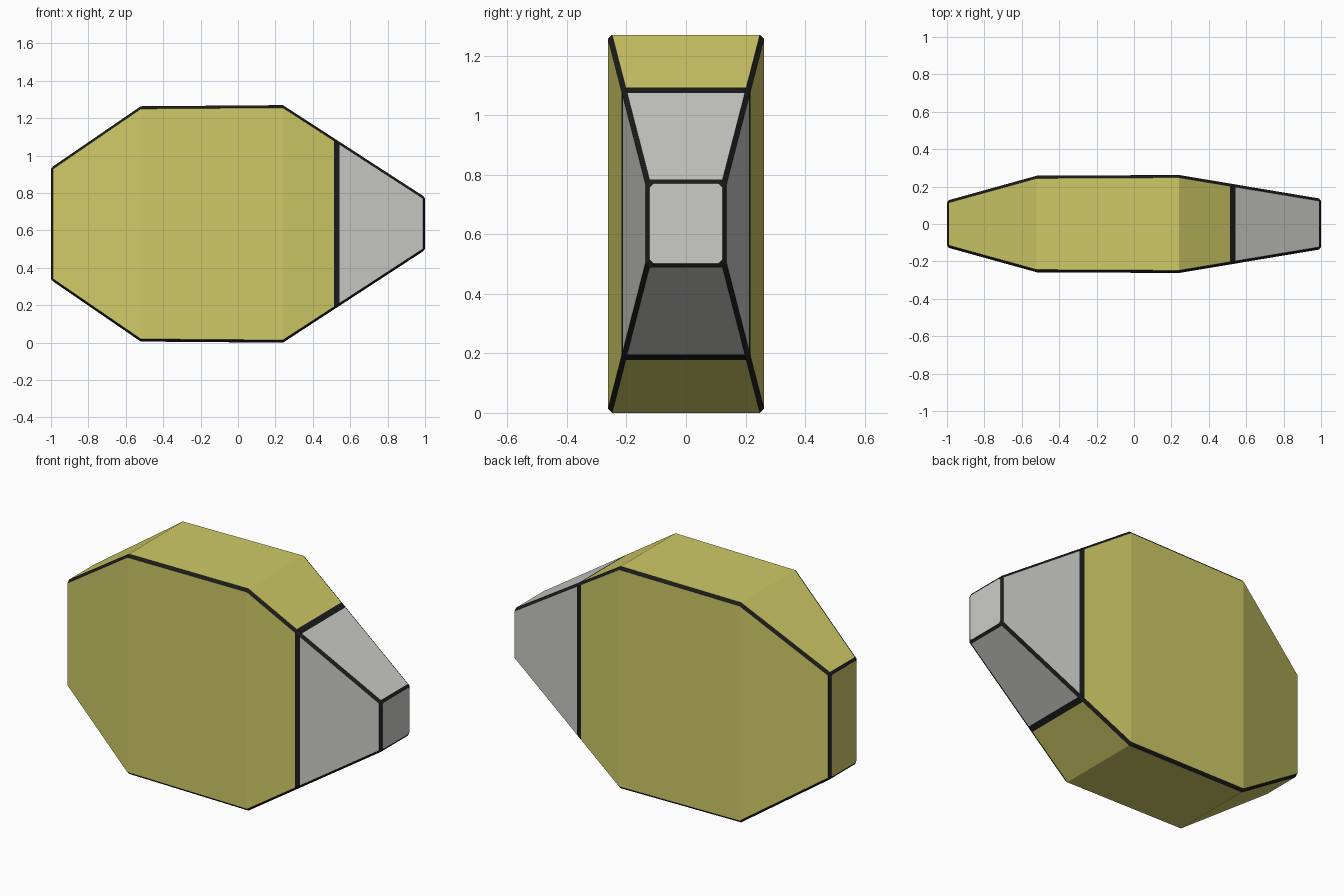
import bpy, bmesh
from mathutils import Vector

if "Cube" in bpy.data.objects:
    bpy.data.objects.remove(bpy.data.objects["Cube"])

CHAMFER = 0.014
MID = Vector((0, 0, 0.635))


def material(name, rgb):
    m = bpy.data.materials.new(name)
    m.diffuse_color = (*rgb, 1)
    m.use_nodes = True
    m.node_tree.nodes["Principled BSDF"].inputs["Base Color"].default_value = m.diffuse_color
    return m


YELLOW = material("yellow", (0.62, 0.59, 0.135))
GREY = material("light grey", (0.60, 0.60, 0.57))
BLACK = material("black", (0.011, 0.011, 0.011))

# Main cross-sections: x, half width, bottom z, top z
TAIL = (-1.0, 0.125, 0.335, 0.935)
REAR = (-0.52, 0.258, 0.006, 1.264)
FRONT = (0.24, 0.262, 0.0, 1.27)
TIP = (1.0, 0.135, 0.495, 0.778)


def between(a, b, x):
    t = (x - a[0]) / (b[0] - a[0])
    return tuple(p + (q - p) * t for p, q in zip(a, b))


def ring(bm, section):
    # Rectangle with small chamfered corners
    x, w, lo, hi = section
    c = CHAMFER
    pts = [(w - c, hi), (c - w, hi), (-w, hi - c), (-w, lo + c),
           (c - w, lo), (w - c, lo), (w, lo + c), (w, hi - c)]
    return [bm.verts.new((x, y, z)) for y, z in pts]


def loft(name, sections, mat, cap=None):
    """Skin the sections; corner strips and the end-cap rim are black."""
    bm = bmesh.new()
    rings = [ring(bm, s) for s in sections]

    def skin(a, b, all_black=False):
        for i in range(8):
            j = (i + 1) % 8
            f = bm.faces.new((a[i], a[j], b[j], b[i]))
            f.material_index = 1 if all_black or i % 2 else 0

    for a, b in zip(rings, rings[1:]):
        skin(a, b)
    if cap is not None:
        x, w, lo, hi = sections[cap]
        d = CHAMFER
        inner = ring(bm, (1.0 if x > 0 else -1.0, w - d, lo + d, hi - d))
        skin(rings[cap], inner, True)
        bm.faces.new(inner)
    # Every face points away from the middle of the model
    bm.normal_update()
    for f in bm.faces:
        if f.normal.dot(f.calc_center_median() - MID) < 0:
            f.normal_flip()
    mesh = bpy.data.meshes.new(name)
    bm.to_mesh(mesh)
    bm.free()
    mesh.materials.append(mat)
    mesh.materials.append(BLACK)
    bpy.context.collection.objects.link(bpy.data.objects.new(name, mesh))


tail_edge = between(TAIL, REAR, -0.99)
band_a = between(FRONT, TIP, 0.513)
band_b = between(FRONT, TIP, 0.542)
tip_edge = between(FRONT, TIP, 0.99)

# Yellow body, black dividing band, grey nose
loft("body", [tail_edge, REAR, FRONT, band_a], YELLOW, cap=0)
loft("dividing_band", [band_a, band_b], BLACK)
loft("nose", [band_b, tip_edge], GREY, cap=1)
